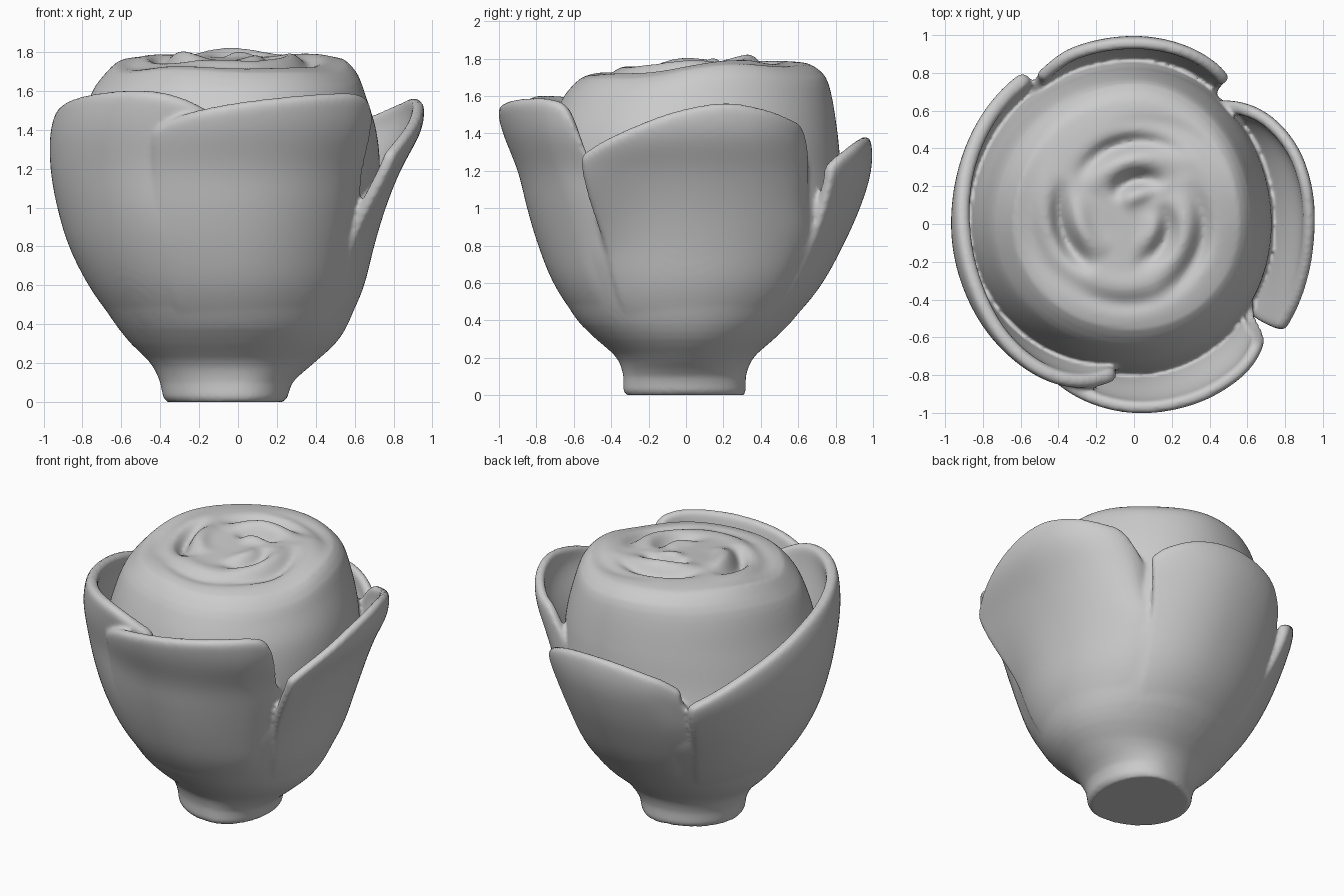
import bpy, bmesh
from math import sin, cos, radians, degrees, atan2, exp, hypot, pi

if "Cube" in bpy.data.objects:
    bpy.data.objects.remove(bpy.data.objects["Cube"])

# Profiles: height, then reach to the right, left, back and front
LOWER = [(0, .235, .365, .31, .32), (.025, .255, .385, .32, .335), (.1, .28, .40, .32, .335),
         (.2, .39, .45, .36, .37), (.3, .50, .55, .47, .48), (.4, .565, .63, .57, .58),
         (.6, .64, .76, .72, .70), (.8, .69, .86, .83, .78)]
OUTER = LOWER + [(1.0, .75, .92, .92, .84), (1.2, .83, .955, .98, .89),
                 (1.4, .935, .955, .985, .97), (1.6, .97, .91, .96, 1.03)]
BUD = LOWER + [(1.0, .72, .89, .86, .80), (1.2, .73, .86, .83, .78), (1.4, .71, .81, .81, .74),
               (1.6, .645, .75, .77, .67), (1.68, .61, .69, .73, .62), (1.73, .56, .64, .66, .56)]


def sample(table, t):
    """Smooth interpolation of all columns of a table by its first column."""
    t = min(max(t, table[0][0]), table[-1][0])
    i = max(k for k in range(len(table) - 1) if table[k][0] <= t)
    a, b = table[i], table[i + 1]
    p, n = table[max(i - 1, 0)], table[min(i + 2, len(table) - 1)]
    h = b[0] - a[0]
    f = (t - a[0]) / h
    out = []
    for c in range(1, len(a)):
        m0 = (b[c] - p[c]) / (b[0] - p[0]) * h
        m1 = (n[c] - a[c]) / (n[0] - a[0]) * h
        out.append((2*f**3 - 3*f*f + 1) * a[c] + (f**3 - 2*f*f + f) * m0
                   + (3*f*f - 2*f**3) * b[c] + (f**3 - f*f) * m1)
    return out


def point(table, ang, z, off=0.0):
    r, l, b, f = sample(table, z)
    c, s = cos(ang), sin(ang)
    return ((r if c > 0 else l) + off) * c, ((b if s > 0 else f) + off) * s


def step(a, b, t):
    t = min(max((t - a) / (b - a), 0), 1)
    return t * t * (3 - 2 * t)


def make_object(name, bm):
    me = bpy.data.meshes.new(name)
    bm.to_mesh(me)
    bm.free()
    me.shade_smooth()
    ob = bpy.data.objects.new(name, me)
    bpy.context.collection.objects.link(ob)
    return ob


# Folded inner petals: radius, start angle, end angle, depth
FOLDS = [(.40, 45, 150, .075), (.38, 150, 235, .09), (.20, 45, 140, .08), (.20, 265, 390, .06),
         (.38, 285, 395, .06), (.46, 205, 320, .03), (.54, 0, 110, .03), (.56, 140, 230, .025)]


def relief(x, y):
    y -= .03
    r, a, h = hypot(x, y), degrees(atan2(y, x)) % 360, 0
    for ra, a0, a1, d in FOLDS:
        for aa in (a, a + 360):
            if a0 < aa < a1:
                t = (aa - a0) / (a1 - a0)
                rr = r - ra + .08 * (t - .5)
                h += d * sin(pi * t) ** 1.2 * (.5 * exp(-((rr + .1) / .06) ** 2)
                                               - .9 * exp(-(rr / .045) ** 2))
    return h * step(0, .16, r)


# Bud with foot and folded crown
SEG = 128
bm = bmesh.new()
rings = []
heights = [0, .025, .06] + [.1 + .04 * i for i in range(40)] + [1.7, 1.73]
for z in heights + [-k for k in range(1, 50)]:
    ring = []
    for i in range(SEG):
        a = 2 * pi * i / SEG
        if z >= 0:
            x, y = point(BUD, a, z)
            s, zz = 1, z
        else:                                   # crown rings
            s = 1 + z / 50
            x, y = point(BUD, a, 1.73)
            x, y = x * s, y * s
            zz = 1.73 + .035 * (1 - s ** 5) + relief(x, y) * (1 - s ** 6)
        w = step(1.35, 1.7, zz)
        zz += w * (.07 * y + .016 * sin(3 * a + .6) * s * s + .008 * sin(5 * a) * s * s)
        ring.append(bm.verts.new((x, y, zz)))
    rings.append(ring)
for lo, hi in zip(rings, rings[1:]):
    for i in range(SEG):
        j = (i + 1) % SEG
        bm.faces.new((lo[i], lo[j], hi[j], hi[i]))
bm.faces.new(rings[0][::-1])
bm.faces.new(rings[-1])
bud = make_object("rose_bud", bm)


def petal(name, rim, start_off, end_off, thick, tuck=0, notch=1.1, nu=32, nv=18):
    """Curved shell on the outer profile; rim lists (angle, top height).
    Below the notch its end widens by tuck degrees, under the next petal."""
    bm = bmesh.new()
    grid = []
    a0, a1 = rim[0][0], rim[-1][0]
    for i in range(nu + 1):
        u = i / nu
        ang = a0 + (a1 - a0) * u
        top = sample(rim, ang)[0]
        start = start_off * max(0, 1 - u / .4) ** 2
        end = end_off * max(0, 1 - (1 - u) / .4) ** 2
        col = []
        for j in range(nv + 1):
            v = j / nv
            z = .24 + (top - .24) * v
            wide = tuck * u ** 4 * (1 - step(notch - .2, notch + .05, z))
            under = -.025 * step(.8, 1, u) * (tuck > 0) * step(.1, .3, v)
            off = -.015 + .025 * step(0, .3, v) + (start + end) * step(.45, .95, v) + under
            x, y = point(OUTER, radians(ang + wide), z, off - .012 * step(.92, 1, v))
            col.append(bm.verts.new((x, y, z)))
        grid.append(col)
    for i in range(nu):
        for j in range(nv):
            bm.faces.new((grid[i][j], grid[i+1][j], grid[i+1][j+1], grid[i][j+1]))
    ob = make_object(name, bm)
    sol = ob.modifiers.new("thickness", 'SOLIDIFY')
    sol.thickness, sol.offset = thick, -1
    sub = ob.modifiers.new("rounding", 'SUBSURF')
    sub.levels = sub.render_levels = 2
    return ob


# Four outer petals
petal("front_petal", [(-119, 1.40), (-110, 1.47), (-100, 1.51), (-84, 1.55), (-60, 1.585),
                      (-45, 1.575), (-40, 1.5), (-36, 1.22)], -.03, -.03, .07, 9, 1.18)
petal("right_petal", [(-34, 1.27), (-25, 1.36), (-5, 1.51), (12, 1.565), (25, 1.54),
                      (38, 1.48), (46, 1.42), (54, 1.1)], .11, -.14, .065, 9, 1.0)
petal("back_petal", [(52, 1.22), (58, 1.28), (75, 1.37), (95, 1.385), (115, 1.31),
                     (124, 1.22)], .0, .0, .065, 9, 1.1)
petal("left_petal", [(126, 1.12), (135, 1.2), (150, 1.33), (170, 1.46), (185, 1.53), (210, 1.59),
                     (235, 1.605), (250, 1.56), (264, 1.46)], .05, -.15, .08)

# Fuse all parts into one soft skin
bpy.ops.object.select_all(action='SELECT')
bpy.context.view_layer.objects.active = bud
bpy.ops.object.convert(target='MESH')
bpy.ops.object.join()
rose = bpy.context.view_layer.objects.active
fuse = rose.modifiers.new("fuse", 'REMESH')
fuse.mode, fuse.voxel_size, fuse.use_smooth_shade = 'VOXEL', .014, True
soft = rose.modifiers.new("soften", 'SMOOTH')
soft.factor, soft.iterations = .5, 4
